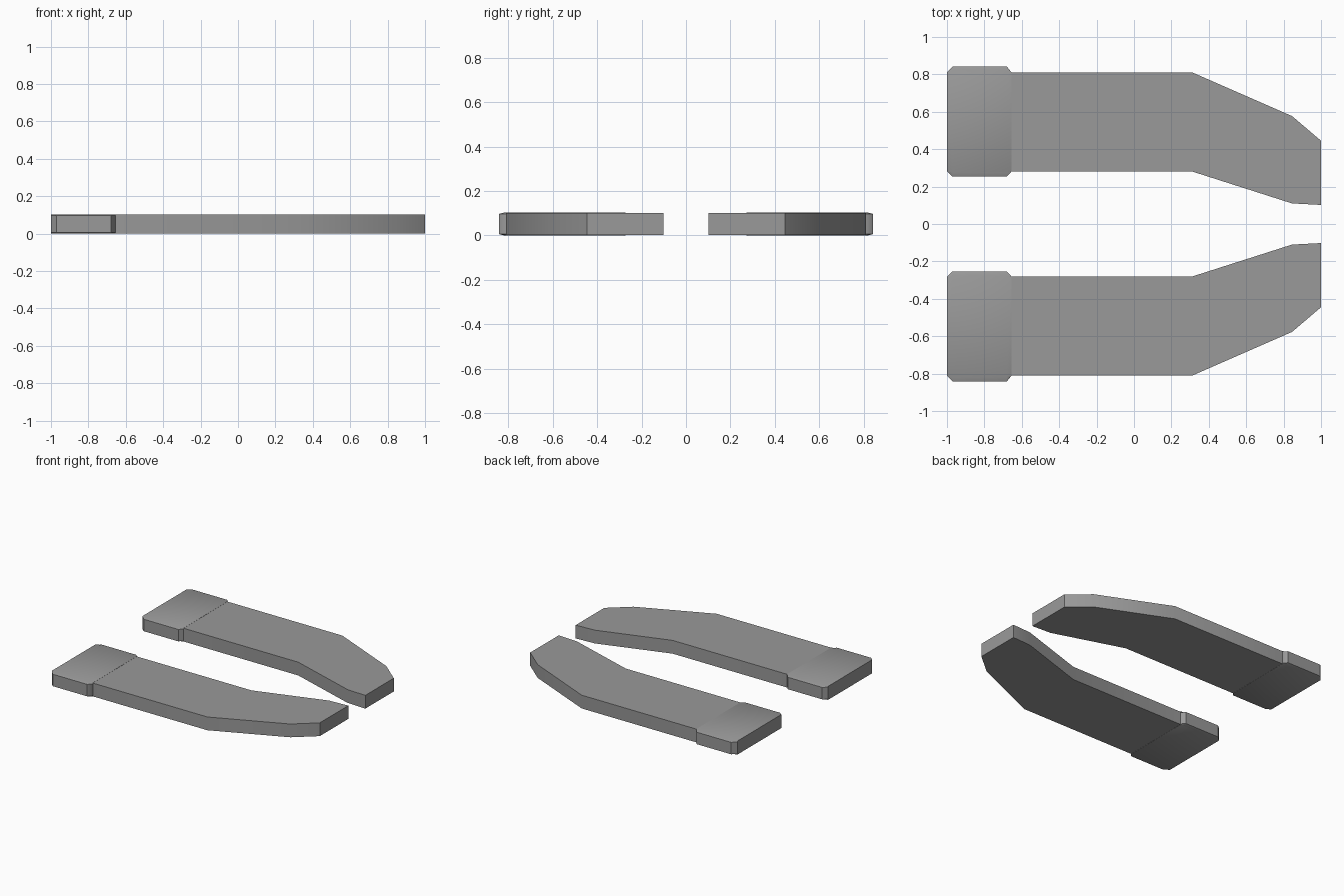
import bpy
import bmesh
import math

if "Cube" in bpy.data.objects:
    bpy.data.objects.remove(bpy.data.objects["Cube"])

H = 0.103  # overall thickness

grey = bpy.data.materials.new("dark_grey")
grey.diffuse_color = (0.32, 0.32, 0.32, 1.0)
grey.use_nodes = True
grey.node_tree.nodes["Principled BSDF"].inputs["Base Color"].default_value = grey.diffuse_color


def loft(name, rings):
    """Closed solid from stacked rings of equal point count."""
    bm = bmesh.new()
    loops = [[bm.verts.new(p) for p in ring] for ring in rings]
    bm.faces.new(loops[0])
    bm.faces.new(loops[-1])
    n = len(loops[0])
    for a, b in zip(loops, loops[1:]):
        for i in range(n):
            j = (i + 1) % n
            bm.faces.new((a[i], a[j], b[j], b[i]))
    bmesh.ops.recalc_face_normals(bm, faces=bm.faces)
    mesh = bpy.data.meshes.new(name)
    bm.to_mesh(mesh)
    bm.free()
    mesh.materials.append(grey)
    obj = bpy.data.objects.new(name, mesh)
    bpy.context.collection.objects.link(obj)
    # Soft shading over the shallow bends
    bpy.ops.object.select_all(action='DESELECT')
    obj.select_set(True)
    bpy.context.view_layer.objects.active = obj
    bpy.ops.object.shade_smooth_by_angle(angle=math.radians(40))
    # Second copy on the other side
    mirror = obj.modifiers.new("Mirror", 'MIRROR')
    mirror.use_axis = (False, True, False)
    mirror.use_mirror_merge = False
    return obj


def ring(points, z):
    return [(x, y, z) for x, y in points]


# Bent, tapering fork plate
plate = [(-0.66, 0.281), (0.31, 0.281), (0.845, 0.110), (1.0, 0.102),
         (1.0, 0.445), (0.845, 0.577), (0.31, 0.811), (-0.66, 0.811)]
loft("fork_plate", [ring(plate, 0.001), ring(plate, H - 0.001)])

# Wider end block, its sides chamfered at the corners and along the edges
outer = [(-1.0, 0.281), (-0.97, 0.253), (-0.68, 0.253), (-0.655, 0.281),
         (-0.655, 0.811), (-0.68, 0.842), (-0.97, 0.842), (-1.0, 0.811)]
inner = [(x, min(max(y, 0.275), 0.818)) for x, y in outer]
loft("end_block", [ring(inner, 0), ring(outer, 0.006),
                   ring(outer, H - 0.006), ring(inner, H)])
